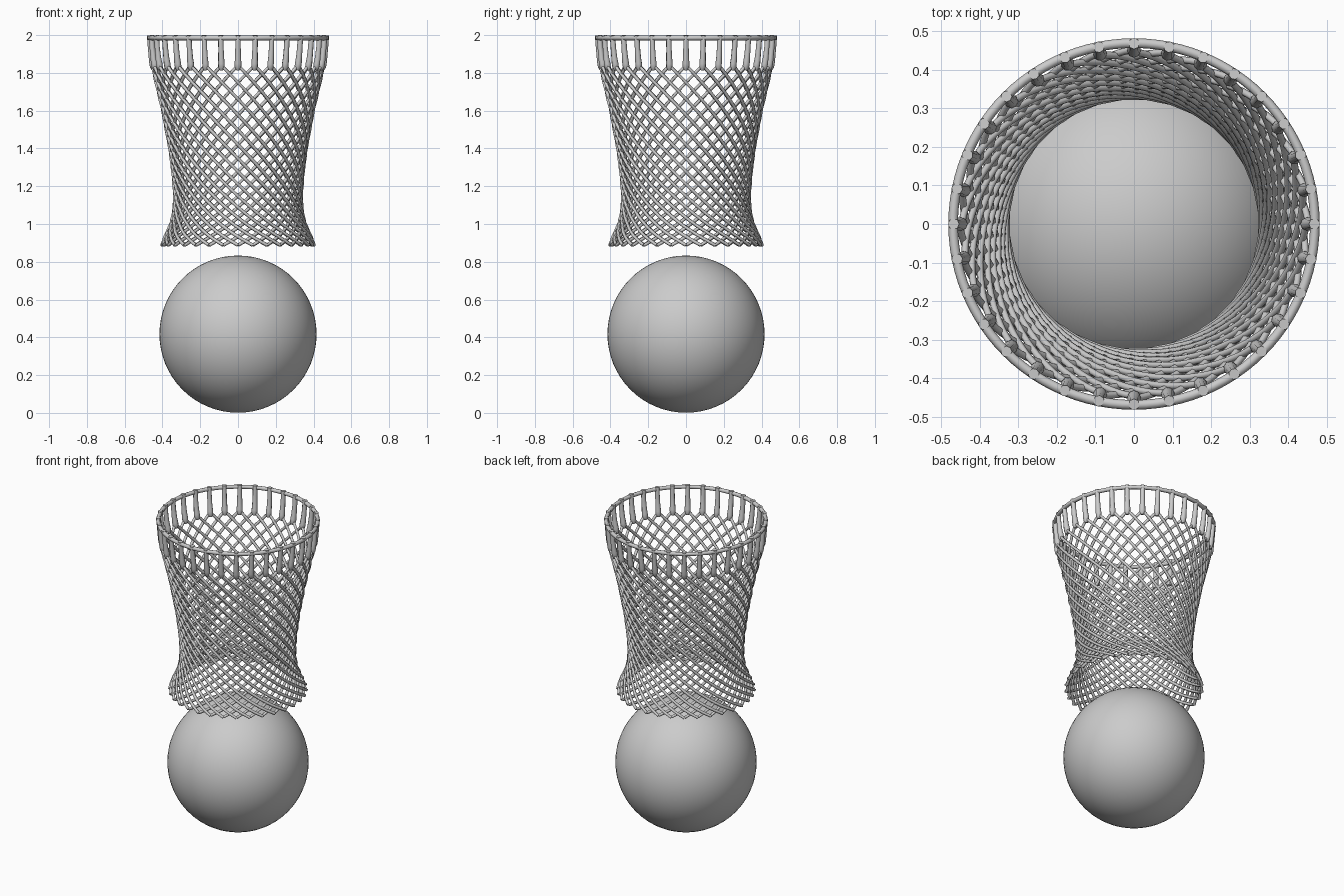
import bpy
import math

cube = bpy.data.objects.get("Cube")
if cube:
    bpy.data.objects.remove(cube, do_unlink=True)

COLUMNS = 32          # cords hanging from the ring
ROWS = 28             # half diamonds down the net
STEP = math.tau / COLUMNS
CORD = 0.009

grey = bpy.data.materials.new("plain grey")
grey.use_nodes = True
grey.diffuse_color = (0.6, 0.6, 0.6, 1)
grey.node_tree.nodes["Principled BSDF"].inputs["Base Color"].default_value = (0.6, 0.6, 0.6, 1)

# Centreline radius of the net against height
PROFILE = [(0.88, 0.403), (0.93, 0.385), (1.0, 0.353), (1.07, 0.337), (1.15, 0.333),
           (1.25, 0.339), (1.4, 0.359), (1.6, 0.395), (1.8, 0.443), (1.9, 0.46), (2.0, 0.468)]


def net_radius(z):
    z = min(max(z, PROFILE[0][0]), PROFILE[-1][0])
    for (z0, r0), (z1, r1) in zip(PROFILE, PROFILE[1:]):
        if z <= z1:
            return r0 + (r1 - r0) * (z - z0) / (z1 - z0)


def polar(radius, angle, z):
    return (radius * math.sin(angle), -radius * math.cos(angle), z)


def tubes(name, paths, depth, cyclic=False, resolution=2):
    """Round tubes along paths of (point, thickness factor), turned into one mesh."""
    curve = bpy.data.curves.new(name, 'CURVE')
    curve.dimensions = '3D'
    curve.bevel_depth = depth
    curve.bevel_resolution = resolution
    curve.use_fill_caps = True
    for path in paths:
        spline = curve.splines.new('POLY')
        spline.points.add(len(path) - 1)
        spline.use_cyclic_u = cyclic
        spline.use_smooth = True
        for point, (co, thickness) in zip(spline.points, path):
            point.co = (*co, 1)
            point.radius = thickness
    curve.materials.append(grey)
    obj = bpy.data.objects.new(name, curve)
    bpy.context.collection.objects.link(obj)
    bpy.ops.object.select_all(action='DESELECT')
    obj.select_set(True)
    bpy.context.view_layer.objects.active = obj
    bpy.ops.object.convert(target='MESH')
    return obj


# Row heights: tall diamonds at the top, squeezed ones at the flared hem
heights = [1.84]
for row in range(ROWS):
    heights.append(heights[-1] - (0.046 - 0.024 * row / (ROWS - 1)))


def strand(column, direction):
    path = []
    for half in range(2 * ROWS + 1):
        row, between = divmod(half, 2)
        z = heights[row] if not between else (heights[row] + heights[row + 1]) / 2
        angle = STEP * (column + direction * half / 4)
        # The two directions lie slightly inside and outside each other
        radius = net_radius(z) + 0.003 * direction
        path.append((polar(radius, angle, z), 1))
    return path


# Diagonal netting
for name, direction in (("net_strands_left", 1), ("net_strands_right", -1)):
    tubes(name, [strand(c, direction) for c in range(COLUMNS)], CORD, resolution=1)

# Hanging straps that widen where they split into the netting
STRAP = [(1.999, 1.0), (1.93, 1.0), (1.88, 1.1), (1.85, 1.25), (1.83, 1.2), (1.815, 0.7)]
tubes("hanging_straps",
      [[(polar(net_radius(z), STEP * c, z), w) for z, w in STRAP] for c in range(COLUMNS)],
      0.0145)

# Hoop carrying the straps
tubes("top_hoop",
      [[(polar(0.469, math.tau * i / 96, 1.985), 1) for i in range(96)]],
      0.0125, cyclic=True)

# Ball beneath the net
bpy.ops.mesh.primitive_uv_sphere_add(segments=64, ring_count=32, radius=0.416, location=(0, 0, 0.417))
ball = bpy.context.object
ball.name = "ball"
ball.data.materials.append(grey)
bpy.ops.object.shade_smooth()
